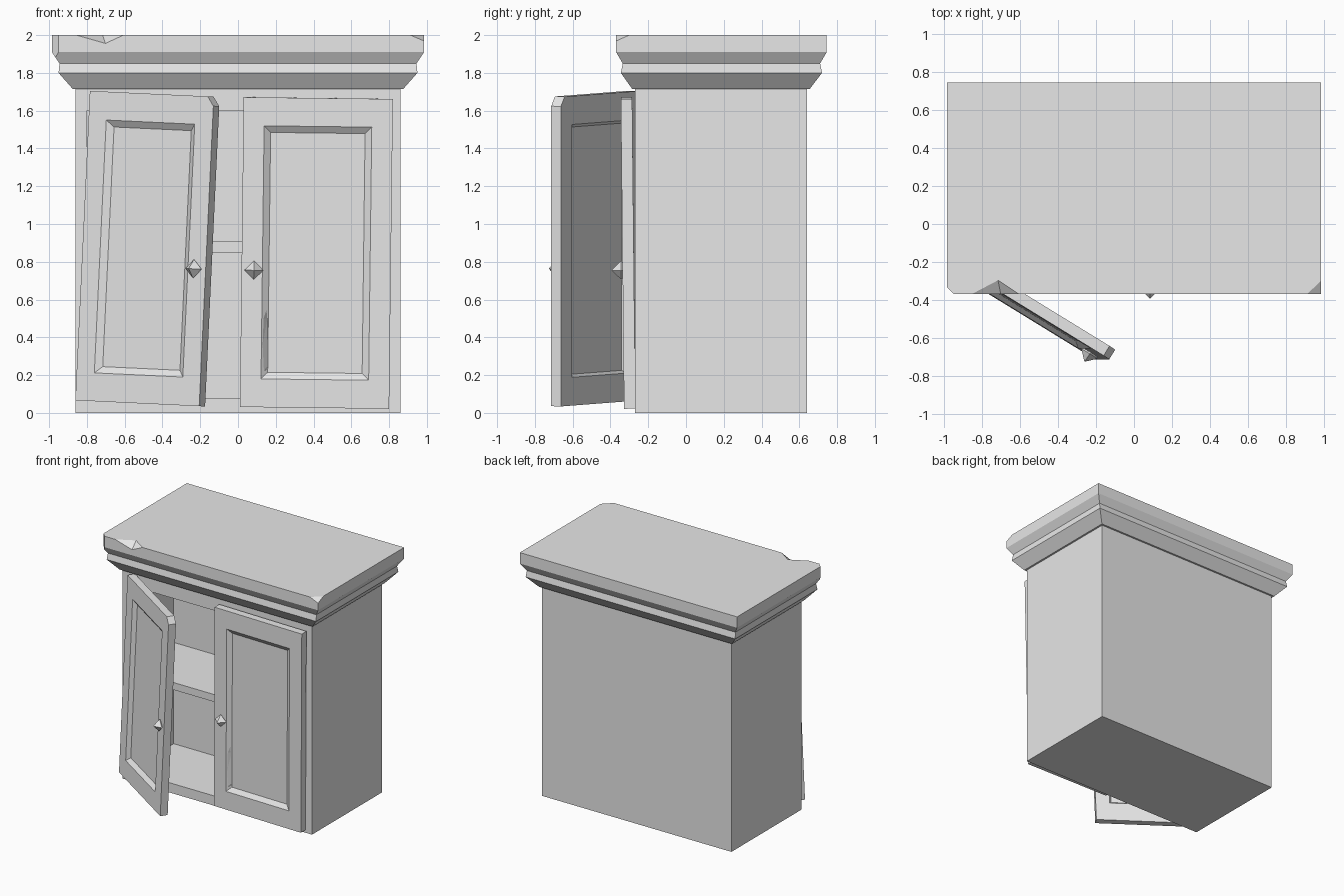
import bpy, bmesh
from math import radians
from mathutils import Matrix, Vector

if "Cube" in bpy.data.objects:
    bpy.data.objects.remove(bpy.data.objects["Cube"])

grey = bpy.data.materials.new("plain grey")
grey.use_nodes = True
grey.diffuse_color = (0.8, 0.8, 0.8, 1)
grey.node_tree.nodes["Principled BSDF"].inputs["Base Color"].default_value = (0.8, 0.8, 0.8, 1)


def finish(bm, name, matrix=None):
    bmesh.ops.recalc_face_normals(bm, faces=bm.faces[:])
    mesh = bpy.data.meshes.new(name)
    bm.to_mesh(mesh)
    bm.free()
    mesh.materials.append(grey)
    obj = bpy.data.objects.new(name, mesh)
    bpy.context.scene.collection.objects.link(obj)
    if matrix:
        obj.matrix_world = matrix
    return obj


def upright(x0, x1, z0, z1, y):
    return [(x0, y, z0), (x1, y, z0), (x1, y, z1), (x0, y, z1)]


def level(x, y0, y1, z):
    return [(-x, y0, z), (x, y0, z), (x, y1, z), (-x, y1, z)]


def loft(rings):
    """Solid skin over a chain of four-cornered rings, capped at both ends."""
    bm = bmesh.new()
    loops = [[bm.verts.new(p) for p in ring] for ring in rings]
    for a, b in zip(loops, loops[1:]):
        for i in range(4):
            j = (i + 1) % 4
            bm.faces.new((a[i], a[j], b[j], b[i]))
    bm.faces.new(loops[0])
    bm.faces.new(loops[-1])
    return bm


def chip(target, name, points):
    """Break a convex chunk out of the target."""
    bm = bmesh.new()
    verts = [bm.verts.new(p) for p in points]
    bmesh.ops.convex_hull(bm, input=verts)
    cutter = finish(bm, name)
    cutter.hide_render = True
    cutter.hide_viewport = True
    cutter.display_type = 'WIRE'
    mod = target.modifiers.new(name, 'BOOLEAN')
    mod.operation = 'DIFFERENCE'
    mod.solver = 'EXACT'
    mod.object = cutter


# Hollow carcass, from the cavity back out to the rear wall
finish(loft([
    upright(-0.8, 0.8, 0.08, 1.6, 0.31),
    upright(-0.8, 0.8, 0.08, 1.6, -0.27),
    upright(-0.86, 0.86, 0, 1.72, -0.27),
    upright(-0.86, 0.86, 0, 1.72, 0.64),
]), "cabinet_body")

# Inner shelf
finish(loft([
    upright(-0.8, 0.8, 0.85, 0.91, -0.268),
    upright(-0.8, 0.8, 0.85, 0.91, 0.31),
]), "shelf")

# Moulded top with worn edges
crown = finish(loft([
    level(0.875, -0.285, 0.655, 1.715),
    level(0.95, -0.345, 0.72, 1.8),
    level(0.945, -0.335, 0.71, 1.85),
    level(0.985, -0.37, 0.745, 1.91),
    level(0.985, -0.37, 0.745, 2.0),
]), "crown_moulding")
chip(crown, "front_notch_cutter", [
    (-0.91, -0.38, 2.01), (-0.57, -0.38, 2.01), (-0.72, -0.28, 2.01), (-0.7, -0.38, 1.95)])
chip(crown, "left_corner_cutter", [
    (0.89, -0.38, 2.005), (0.995, -0.28, 2.005), (0.995, -0.38, 1.96), (1.0, -0.39, 2.005)])
chip(crown, "right_corner_cutter", [
    (x, y, z) for z in (1.86, 2.01)
    for x, y in ((-0.995, -0.325), (-0.94, -0.38), (-1.0, -0.39))])


def door(name, width, knob_x, matrix, clip=False):
    height, thick = 1.64, 0.06

    def ring(mx, mz, y):
        return upright(mx, width - mx, mz, height - mz, y)

    bm = loft([
        ring(0.125, 0.165, -0.018),
        ring(0.11, 0.15, 0),
        ring(0, 0, 0),
        ring(0, 0, -thick),
        ring(0.11, 0.15, -thick),
        ring(0.145, 0.185, -0.035),
    ])
    if clip:  # broken upper corner on the free edge
        bmesh.ops.bisect_plane(
            bm, geom=bm.verts[:] + bm.edges[:] + bm.faces[:], clear_outer=True,
            plane_co=Vector((width, 0, height - 0.05)), plane_no=Vector((0.8, 0, 0.6)))
        bmesh.ops.holes_fill(bm, edges=[e for e in bm.edges if e.is_boundary])
    panel = finish(bm, name, matrix)

    # Eight-sided diamond knob
    bm = bmesh.new()
    r = 0.05
    top, low = bm.verts.new((0, 0, r)), bm.verts.new((0, 0, -r))
    rim = [bm.verts.new(p) for p in ((r, 0, 0), (0, r, 0), (-r, 0, 0), (0, -r, 0))]
    for i in range(4):
        for tip in (top, low):
            bm.faces.new((rim[i], rim[(i + 1) % 4], tip))
    finish(bm, name + "_knob", matrix @ Matrix.Translation((knob_x, -thick - 0.008, 0.725)))
    return panel


def pose(place, x, y, z):
    return (Matrix.Translation(place) @ Matrix.Rotation(radians(y), 4, 'Y')
            @ Matrix.Rotation(radians(x), 4, 'X') @ Matrix.Rotation(radians(z), 4, 'Z'))


# Closed door, slightly crooked, with a splintered panel edge
closed = door("left_door", 0.79, 0.065, pose((0.01, -0.268, 0.032), 0.6, 0.7, 0))
chip(closed, "splinter_cutter", [
    (0.14, -0.36, 0.68), (0.11, -0.36, 0.5), (0.1, -0.36, 0.18), (0.17, -0.36, 0.18),
    (0.155, -0.3, 0.24), (0.155, -0.3, 0.5)])

# Open door, sagging on its hinge
door("right_door", 0.77, 0.7, pose((-0.83, -0.26, 0.065), 0, 2.7, -31.5), clip=True)
